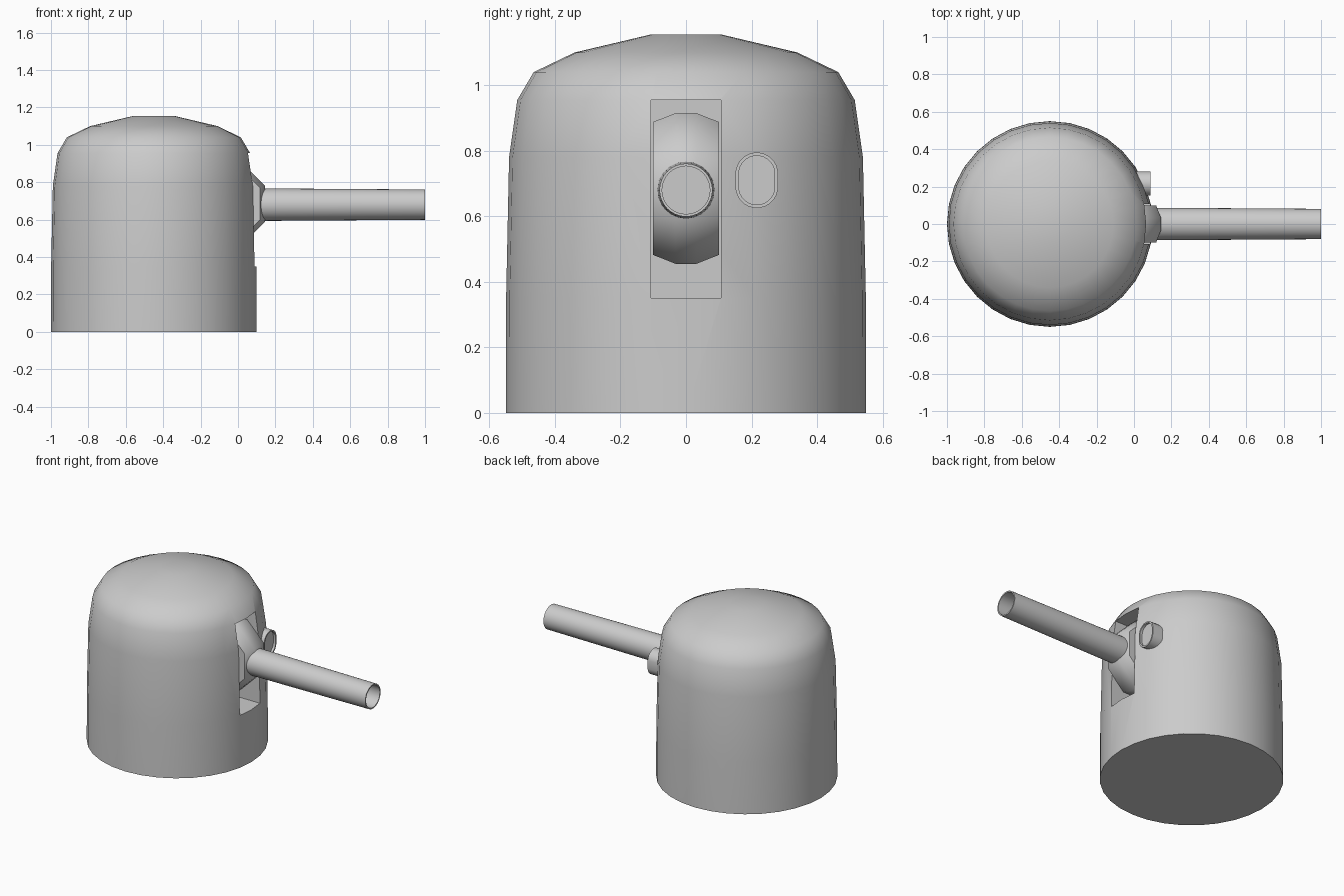
import bpy, bmesh, math
from mathutils import Vector

if "Cube" in bpy.data.objects:
    bpy.data.objects.remove(bpy.data.objects["Cube"])


def finish(name, bm, angle=40):
    bmesh.ops.remove_doubles(bm, verts=bm.verts, dist=1e-5)
    bmesh.ops.recalc_face_normals(bm, faces=bm.faces)
    me = bpy.data.meshes.new(name)
    bm.to_mesh(me)
    bm.free()
    ob = bpy.data.objects.new(name, me)
    bpy.context.collection.objects.link(ob)
    smooth(ob, angle)
    return ob


def smooth(ob, angle):
    bpy.ops.object.select_all(action='DESELECT')
    ob.select_set(True)
    bpy.context.view_layer.objects.active = ob
    bpy.ops.object.shade_smooth_by_angle(angle=math.radians(angle))


def loft(name, rings, angle=40):
    """Skin a series of closed rings and cap both ends."""
    bm = bmesh.new()
    loops = [[bm.verts.new(p) for p in ring] for ring in rings]
    for a, b in zip(loops, loops[1:]):
        for i in range(len(a)):
            j = (i + 1) % len(a)
            bm.faces.new((a[i], a[j], b[j], b[i]))
    bm.faces.new(loops[0][::-1])
    bm.faces.new(loops[-1])
    return finish(name, bm, angle)


def lathe(name, profile, axis, center, n, phase=0.0, angle=40):
    """Revolve (radius, distance) pairs about a main axis through center."""
    rings = []
    for r, d in profile:
        ring = []
        for i in range(n):
            t = 2 * math.pi * i / n + phase
            u, v = r * math.cos(t), r * math.sin(t)
            p = {'x': (d, u, v), 'y': (u, d, v), 'z': (u, v, d)}[axis]
            ring.append(Vector(p) + Vector(center))
        rings.append(ring)
    return loft(name, rings, angle)


# Domed turret body
body = lathe("turret_body", [(0.55, 0), (0.549, 0.35), (0.54, 0.78), (0.515, 0.955),
             (0.465, 1.04), (0.34, 1.10), (0.107, 1.155)], 'z', (-0.45, 0, 0), 32)

# Tall slot cut in the front of the body for the gun mount
bpy.ops.mesh.primitive_cube_add(size=1, location=(0.1, 0, 0.6525))
cutter = bpy.context.object
cutter.name = "slot_cutter"
cutter.scale = (0.4, 0.213, 0.605)
cutter.hide_render = True
mod = body.modifiers.new("slot", 'BOOLEAN')
mod.operation = 'DIFFERENCE'
mod.solver = 'EXACT'
mod.object = cutter
bpy.context.view_layer.objects.active = body
bpy.ops.object.modifier_apply(modifier=mod.name)
bpy.data.objects.remove(cutter)
smooth(body, 40)

# Eight-sided rocking gun mount, turning about the y axis
k = 1 / math.cos(math.pi / 8)
lathe("gun_mount", [(0.203 * k, -0.1), (0.23 * k, -0.032), (0.23 * k, 0.032), (0.203 * k, 0.1)],
      'y', (-0.085, 0, 0.685), 8, math.pi / 8, 50)

# Tapered barrel with a bore
lathe("barrel", [(0.087, 0.1), (0.081, 1.0), (0.073, 1.0), (0.073, 0.53)],
      'x', (0, 0, 0.68), 32)


# Oval sight with a shallow recess
def oval(x, r, half=0.02, n=24):
    ring = []
    for i in range(n):
        t = 2 * math.pi * (i + 0.5) / n
        s = math.sin(t)
        ring.append((x, 0.216 + r * math.cos(t), 0.71 + r * s + math.copysign(half, s)))
    return ring


loft("sight", [oval(-0.02, 0.065), oval(0.088, 0.065), oval(0.088, 0.055), oval(0.072, 0.055)])
